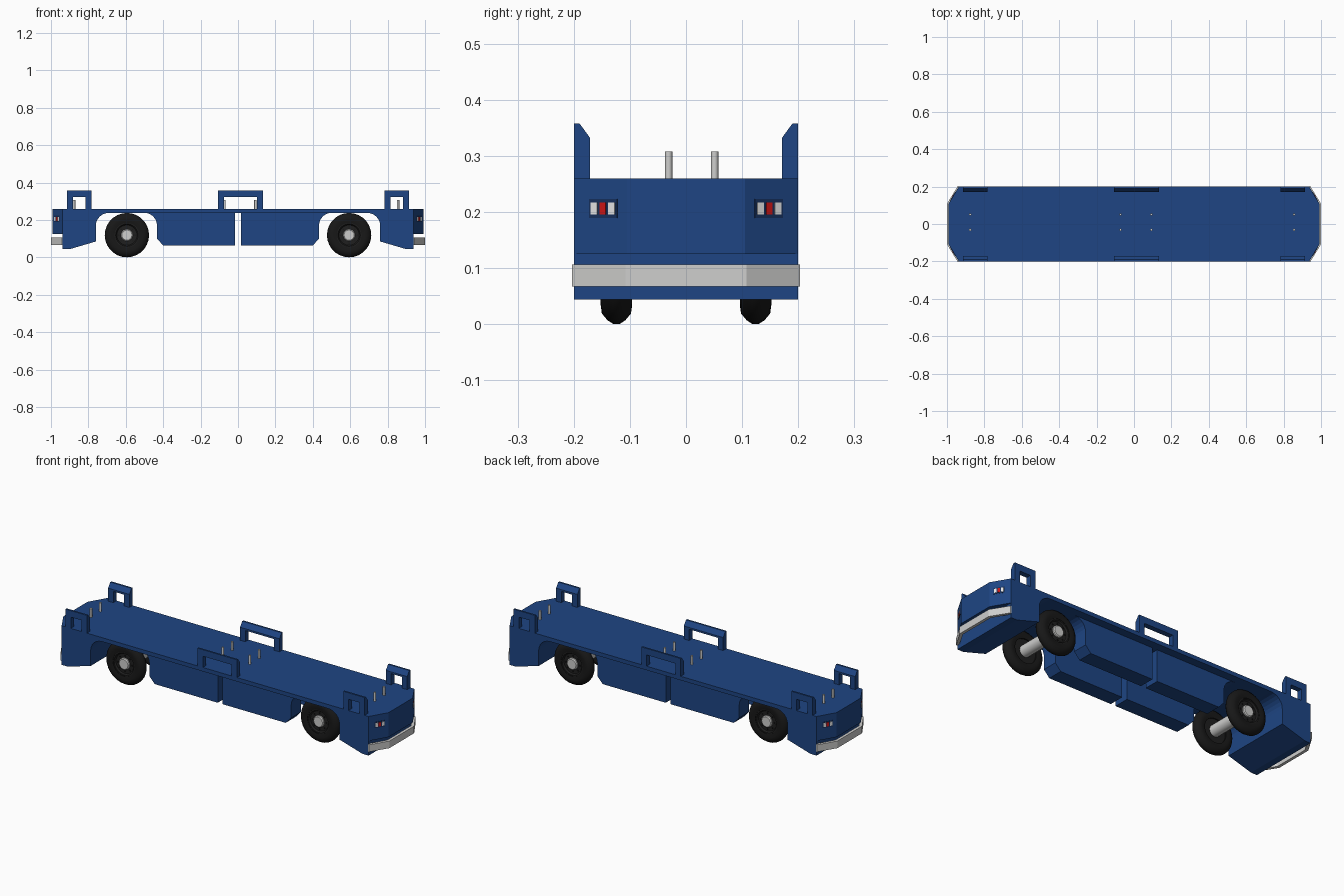
import bpy, bmesh, math
from mathutils import Matrix, Vector

if "Cube" in bpy.data.objects:
    bpy.data.objects.remove(bpy.data.objects["Cube"])


def material(name, color):
    m = bpy.data.materials.new(name)
    m.diffuse_color = (*color, 1)
    m.use_nodes = True
    m.node_tree.nodes["Principled BSDF"].inputs["Base Color"].default_value = m.diffuse_color
    return m


BLUE = material("body blue", (0.013, 0.06, 0.23))
NAVY = material("recess navy", (0.008, 0.03, 0.11))
STEEL = material("light steel", (0.62, 0.62, 0.61))
BLACK = material("tyre black", (0.009, 0.009, 0.009))
RIM = material("rim charcoal", (0.014, 0.014, 0.014))
WHITE = material("lamp white", (0.8, 0.8, 0.8))
RED = material("lamp red", (0.62, 0.008, 0.008))


def finish(name, bm, mat, smooth=False):
    bmesh.ops.recalc_face_normals(bm, faces=bm.faces)
    me = bpy.data.meshes.new(name)
    bm.to_mesh(me)
    bm.free()
    me.materials.append(mat)
    ob = bpy.data.objects.new(name, me)
    bpy.context.collection.objects.link(ob)
    if smooth:
        bpy.ops.object.select_all(action='DESELECT')
        ob.select_set(True)
        bpy.context.view_layer.objects.active = ob
        bpy.ops.object.shade_smooth_by_angle(angle=math.radians(35))
    return ob


def prism(name, pts, lo, hi, axis, mat):
    """Extrude a 2D outline along one axis; the other two axes keep x, y, z order."""
    bm = bmesh.new()

    def place(p, d):
        c = list(p)
        c.insert(axis, d)
        return bm.verts.new(c)
    a = [place(p, lo) for p in pts]
    b = [place(p, hi) for p in pts]
    bm.faces.new(a)
    bm.faces.new(b)
    n = len(pts)
    for i in range(n):
        j = (i + 1) % n
        bm.faces.new((a[i], a[j], b[j], b[i]))
    return finish(name, bm, mat)


def box(name, lo, hi, mat, matrix=None):
    bm = bmesh.new()
    bmesh.ops.create_cube(bm, size=1)
    lo, hi = Vector(lo), Vector(hi)
    for v in bm.verts:
        v.co = Vector(((lo[i] + hi[i]) / 2 + v.co[i] * (hi[i] - lo[i]) for i in range(3)))
    if matrix:
        bm.transform(matrix)
    return finish(name, bm, mat)


def lathe(name, profile, origin, axis, mat, steps=28):
    """Revolve (radius, offset) points around an axis through origin."""
    bm = bmesh.new()
    vs = [bm.verts.new((r, 0, h)) for r, h in profile]
    es = [bm.edges.new(e) for e in zip(vs, vs[1:])]
    bmesh.ops.spin(bm, geom=vs + es, cent=(0, 0, 0), axis=(0, 0, 1),
                   angle=2 * math.pi, steps=steps)
    bmesh.ops.remove_doubles(bm, verts=bm.verts, dist=1e-5)
    rot = Vector((0, 0, 1)).rotation_difference(Vector(axis)).to_matrix().to_4x4()
    bm.transform(Matrix.Translation(origin) @ rot)
    return finish(name, bm, mat, True)


def arc(x0, x1, z0, z1, n=6):
    """Quarter curve leaving (x0, z0) vertically and reaching (x1, z1) flat."""
    out = []
    for i in range(n + 1):
        t = math.pi / 2 * i / n
        out.append((x0 + (x1 - x0) * (1 - math.cos(t)), z0 + (z1 - z0) * math.sin(t)))
    return out


DECK, TOP = 0.238, 0.26
W, END = 0.2, 0.937
NOSE = 0.993

# Flat deck
box("deck", (-END, -W, DECK), (END, W, TOP), BLUE)

for s, side in ((1, "right"), (-1, "left")):
    # End section with wheel arch wall
    end = [(END, 0.044), (0.9, 0.044), (0.76, 0.085)] + arc(0.76, 0.69, 0.17, DECK) + [(END, DECK)]
    prism(side + "_end_section", [(s * x, z) for x, z in end], -W, W, 1, BLUE)
    # Overhanging nose with angled corners
    nose = [(END, -W), (NOSE, -0.105), (NOSE, 0.105), (END, W)]
    prism(side + "_nose", [(s * x, y) for x, y in nose], 0.125, TOP, 2, BLUE)
    # Wraparound bumper strip
    bump = [(END, -0.203), (0.942, -0.203), (1, -0.108), (1, 0.108), (0.942, 0.203), (END, 0.203),
            (END, 0.184), (0.984, 0.102), (0.984, -0.102), (END, -0.184)]
    prism(side + "_bumper", [(s * x, y) for x, y in bump], 0.067, 0.106, 2, STEEL)

    for t, face in ((1, "back"), (-1, "front")):
        tag = f"{side}_{face}_"
        # Skirt box, set in under the deck edge
        skirt = [(0.015, 0.064), (0.40, 0.064), (0.433, 0.10)] + arc(0.433, 0.5, 0.17, DECK) + [(0.015, DECK)]
        lo, hi = sorted((t * 0.07, t * 0.155))
        prism(tag + "skirt", [(s * x, z) for x, z in skirt], lo, hi, 1, BLUE)

        # Lamp cluster on the angled corner
        along = Vector((s * (END - NOSE), t * (W - 0.105), 0)).normalized()
        up = Vector((0, 0, 1))
        out = Vector((s * (W - 0.105), t * (NOSE - END), 0)).normalized()
        mid = Vector((s * (NOSE + (END - NOSE) * 0.445), t * 0.1473, 0.206))
        m = Matrix((along, up, out)).transposed().to_4x4()
        m.translation = mid
        box(tag + "lamp_recess", (-0.029, -0.017, -0.002), (0.029, 0.017, 0.001), NAVY, m)
        for k, (c, mat) in enumerate(((-0.018, WHITE), (0, RED), (0.018, WHITE))):
            box(f"{tag}lamp_{k}", (c - 0.0065, -0.011, 0), (c + 0.0065, 0.011, 0.003), mat, m)

        # Tyre, rim and hub
        o, ax = (s * 0.594, t * 0.124, 0.119), (0, t, 0)
        lathe(tag + "tyre", [(0.066, -0.024), (0.085, -0.028), (0.1, -0.026), (0.112, -0.016),
                             (0.1185, -0.006), (0.1185, 0.006), (0.112, 0.016), (0.1, 0.026),
                             (0.085, 0.028), (0.066, 0.024), (0.066, -0.024)], o, ax, BLACK)
        lathe(tag + "rim", [(0, -0.018), (0.067, -0.018), (0.067, 0.022), (0.06, 0.022),
                            (0.054, 0.014), (0, 0.014)], o, ax, RIM)
        lathe(tag + "hub", [(0, 0.01), (0.032, 0.01), (0.032, 0.022), (0.027, 0.026), (0, 0.026)],
              o, ax, STEEL, 16)
        # Wheel bolts
        for k in range(8):
            a = k * math.pi / 4
            bx, bz = o[0] + 0.044 * math.cos(a), o[2] + 0.044 * math.sin(a)
            lathe(f"{tag}bolt_{k}", [(0, 0.012), (0.004, 0.012), (0.004, 0.018), (0, 0.018)],
                  (bx, o[1], bz), ax, BLACK, 6)

    # Axle
    lathe(side + "_axle", [(0, -0.11), (0.032, -0.11), (0.032, 0.11), (0, 0.11)],
          (s * 0.594, 0, 0.119), (0, 1, 0), STEEL, 16)

# Guard rails: two posts and a bevelled top bar
for t, face in ((1, "back"), (-1, "front")):
    for x0, x1, name in ((-0.913, -0.783, "left"), (-0.107, 0.133, "centre"), (0.783, 0.913, "right")):
        post = [(t * W, TOP), (t * W, 0.322), (t * 0.171, 0.322), (t * 0.171, TOP)]
        bar = [(t * W, 0.322), (t * W, 0.358), (t * 0.19, 0.358), (t * 0.171, 0.332), (t * 0.171, 0.322)]
        tag = f"{name}_{face}_rail_"
        prism(tag + "post_a", post, x0, x0 + 0.032, 0, BLUE)
        prism(tag + "post_b", post, x1 - 0.032, x1, 0, BLUE)
        prism(tag + "bar", bar, x0, x1, 0, BLUE)

# Locating pins on the deck
for i, x in enumerate((-0.876, -0.072, 0.093, 0.856)):
    for j, y in enumerate((-0.031, 0.051)):
        lathe(f"deck_pin_{i}_{j}", [(0, 0.25), (0.0065, 0.25), (0.0065, 0.308), (0, 0.308)],
              (x, y, 0), (0, 0, 1), STEEL, 12)
